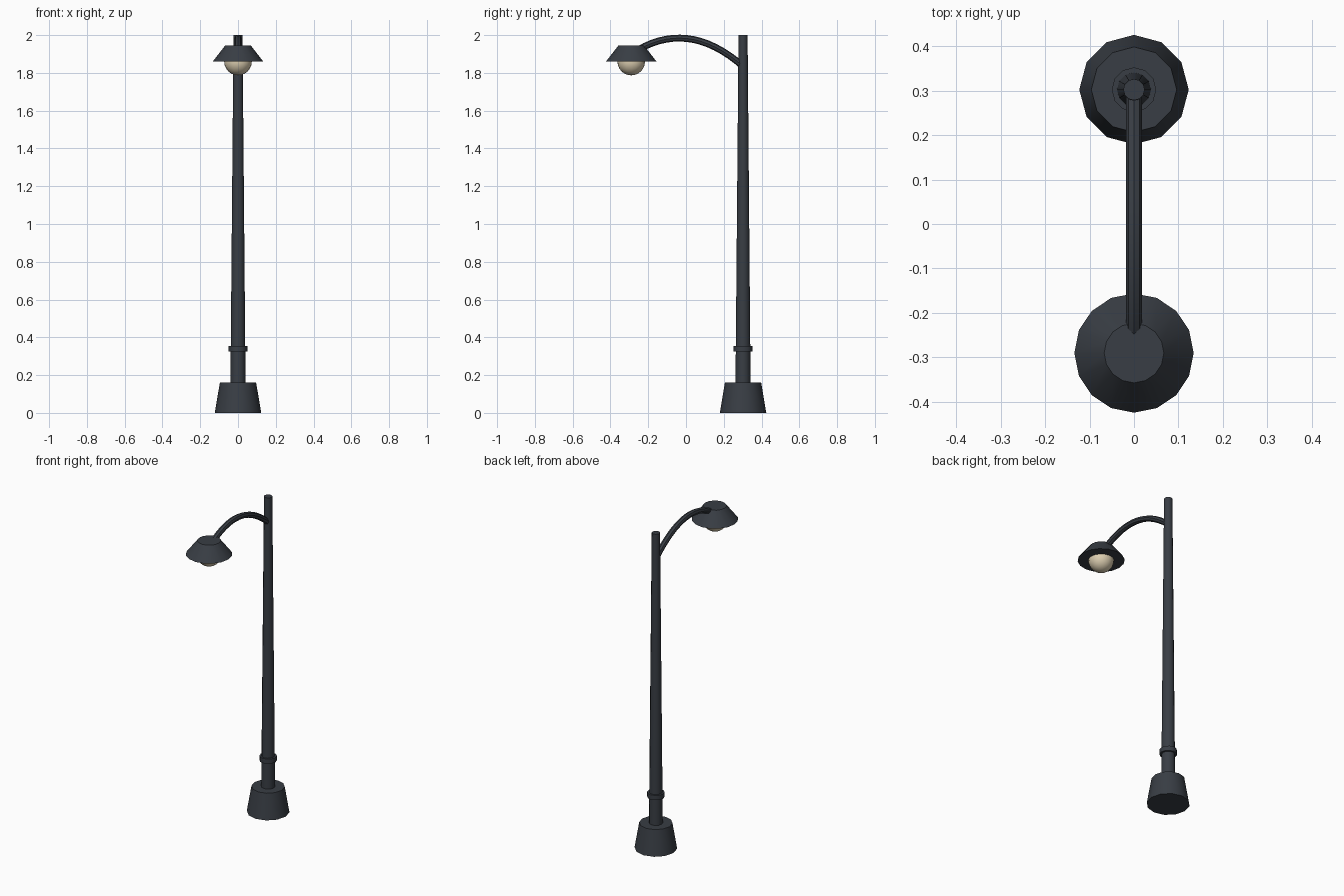
import bpy
import math

cube = bpy.data.objects.get("Cube")
if cube:
    bpy.data.objects.remove(cube, do_unlink=True)

POLE_Y, LAMP_Y = 0.302, -0.29


def material(name, color):
    mat = bpy.data.materials.new(name)
    mat.use_nodes = True
    mat.diffuse_color = (*color, 1)
    bsdf = next(n for n in mat.node_tree.nodes if n.type == 'BSDF_PRINCIPLED')
    bsdf.inputs["Base Color"].default_value = (*color, 1)
    return mat


iron = material("dark iron", (0.040, 0.047, 0.058))
glass = material("warm glass", (0.72, 0.62, 0.44))


def finish(name, mat):
    obj = bpy.context.object
    obj.name = name
    obj.data.materials.clear()
    obj.data.materials.append(mat)
    bpy.ops.object.shade_smooth_by_angle(angle=math.radians(40))
    return obj


def tapered(name, y, bottom, top, r_bottom, r_top, sides=12):
    """Upright tapered cylinder between two heights."""
    bpy.ops.mesh.primitive_cone_add(
        vertices=sides, radius1=r_bottom, radius2=r_top,
        depth=top - bottom, location=(0, y, (bottom + top) / 2))
    return finish(name, iron)


# Post: foot, tapering pole and collar
tapered("base", POLE_Y, 0, 0.16, 0.123, 0.096)
tapered("pole", POLE_Y, 0.15, 2.0, 0.040, 0.024)
tapered("collar", POLE_Y, 0.325, 0.355, 0.050, 0.050)

# Lamp: closed conical shade with a globe half sunk into its underside
tapered("lamp_shade", LAMP_Y, 1.86, 1.946, 0.134, 0.067, sides=16)
bpy.ops.mesh.primitive_uv_sphere_add(
    segments=16, ring_count=12, radius=0.073, location=(0, LAMP_Y, 1.86))
finish("bulb", glass)

# Arm: round tube swept along an arch from pole to shade
curve = bpy.data.curves.new("arm", 'CURVE')
curve.dimensions = '3D'
curve.bevel_depth = 0.018
curve.bevel_resolution = 2
curve.resolution_u = 16
curve.use_fill_caps = True
spline = curve.splines.new('BEZIER')
spline.bezier_points.add(1)
ends = [((POLE_Y, 1.835), (0.103, 2.009)), ((LAMP_Y, 1.90), (-0.093, 2.031))]
for point, (co, handle) in zip(spline.bezier_points, ends):
    point.handle_left_type = point.handle_right_type = 'FREE'
    point.co = (0, *co)
    point.handle_left = point.handle_right = (0, *handle)
arm = bpy.data.objects.new("arm", curve)
bpy.context.collection.objects.link(arm)
bpy.ops.object.select_all(action='DESELECT')
arm.select_set(True)
bpy.context.view_layer.objects.active = arm
bpy.ops.object.convert(target='MESH')
finish("arm", iron)
